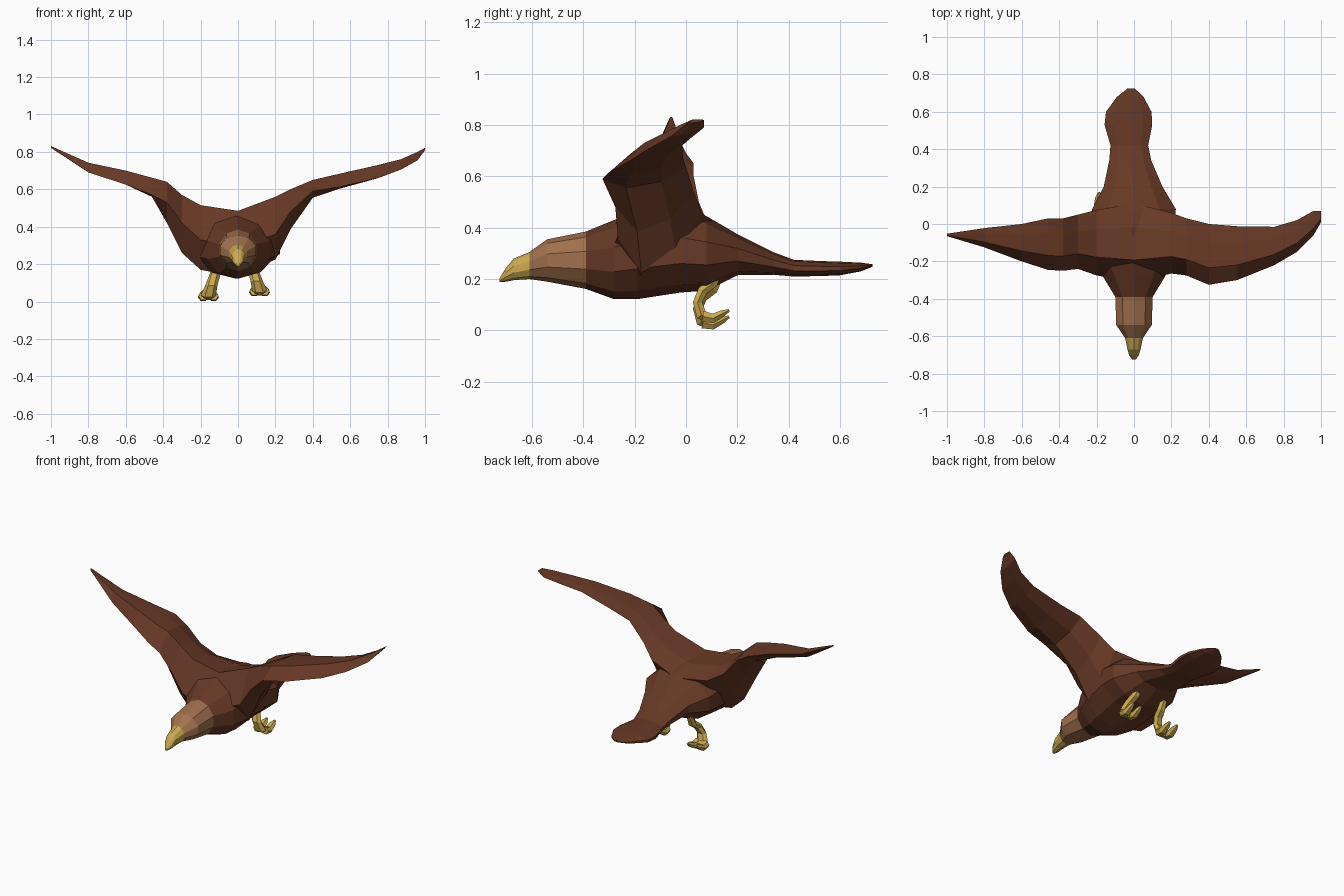
import bpy, bmesh, math
from mathutils import Vector


def material(name, rgb):
    m = bpy.data.materials.new(name)
    m.diffuse_color = (*rgb, 1)
    return m


BROWN = material("brown feathers", (0.135, 0.04, 0.019))
TAN = material("tan head", (0.36, 0.165, 0.075))
YELLOW = material("yellow beak and feet", (0.60, 0.40, 0.085))


def loft(bm, rings):
    """Skin a list of equal-length point rings and cap both ends."""
    vs = [[bm.verts.new(p) for p in ring] for ring in rings]
    n = len(vs[0])
    for a, b in zip(vs, vs[1:]):
        for i in range(n):
            j = (i + 1) % n
            bm.faces.new((a[i], a[j], b[j], b[i]))
    bm.faces.new(vs[0])
    bm.faces.new(vs[-1])


def make(name, ringsets, mats):
    bm = bmesh.new()
    for rings in ringsets:
        loft(bm, rings)
    bmesh.ops.recalc_face_normals(bm, faces=bm.faces)
    me = bpy.data.meshes.new(name)
    bm.to_mesh(me)
    bm.free()
    for m in mats:
        me.materials.append(m)
    ob = bpy.data.objects.new(name, me)
    bpy.context.collection.objects.link(ob)
    return ob


# Body, head, beak and tail: y, centre x, half width, top z, bottom z
body_sections = [
    (-0.725, 0, 0.010, 0.205, 0.188), (-0.70, 0, 0.028, 0.245, 0.19),
    (-0.67, 0, 0.037, 0.28, 0.196), (-0.61, 0, 0.050, 0.305, 0.20),
    (-0.54, 0, 0.100, 0.355, 0.19), (-0.39, 0, 0.105, 0.385, 0.162),
    (-0.28, 0, 0.175, 0.43, 0.122), (-0.19, -0.01, 0.22, 0.465, 0.122),
    (-0.02, -0.01, 0.24, 0.475, 0.148), (0.08, 0, 0.235, 0.445, 0.155),
    (0.20, -0.005, 0.165, 0.375, 0.215), (0.34, -0.02, 0.118, 0.305, 0.217),
    (0.42, -0.025, 0.106, 0.275, 0.210), (0.53, -0.03, 0.134, 0.27, 0.212),
    (0.60, -0.028, 0.128, 0.268, 0.215), (0.68, -0.02, 0.075, 0.264, 0.23),
    (0.725, -0.015, 0.02, 0.258, 0.248),
]


def body_ring(y, cx, w, top, bot, n=10):
    cz, h = (top + bot) / 2, (top - bot) / 2
    angles = [2 * math.pi * i / n for i in range(n)]
    return [(cx + w * math.sin(a), y, cz + h * math.cos(a)) for a in angles]


body = make("body", [[body_ring(*s) for s in body_sections]], [BROWN, TAN, YELLOW])
for f in body.data.polygons:
    y = f.center.y
    f.material_index = 2 if y < -0.61 else 1 if y < -0.40 else 0

# Both wings in one span: x, front y, back y, front z, back z, top z, bottom z
wing_sections = [
    (-1.0, -0.065, -0.052, 0.825, 0.829, 0.831, 0.822),
    (-0.80, -0.125, -0.022, 0.69, 0.735, 0.742, 0.69),
    (-0.60, -0.20, 0.0, 0.625, 0.69, 0.70, 0.625),
    (-0.46, -0.245, 0.03, 0.57, 0.65, 0.662, 0.56),
    (-0.38, -0.25, 0.03, 0.53, 0.60, 0.64, 0.42),
    (-0.30, -0.24, 0.05, 0.42, 0.50, 0.57, 0.26),
    (-0.20, -0.275, 0.075, 0.33, 0.44, 0.515, 0.17),
    (0.0, -0.31, 0.11, 0.29, 0.42, 0.485, 0.13),
    (0.20, -0.265, 0.06, 0.36, 0.46, 0.56, 0.225),
    (0.28, -0.275, 0.03, 0.48, 0.54, 0.60, 0.385),
    (0.40, -0.325, 0.0, 0.59, 0.635, 0.65, 0.555),
    (0.55, -0.30, -0.012, 0.615, 0.67, 0.685, 0.605),
    (0.75, -0.22, -0.015, 0.66, 0.72, 0.73, 0.665),
    (0.87, -0.15, 0.02, 0.705, 0.75, 0.76, 0.71),
    (0.96, -0.06, 0.07, 0.755, 0.79, 0.80, 0.76),
    (1.0, 0.01, 0.07, 0.81, 0.82, 0.822, 0.808),
]


def wing_ring(x, yf, yb, zf, zb, top, bot):
    def at(t, z, pull):
        return (x, yf + (yb - yf) * t, z + (zb - z) * pull)
    return [(x, yf, zf), at(0.28, top, 0), at(0.7, top, 0.3),
            (x, yb, zb), at(0.7, bot, 0.3), at(0.28, bot, 0)]


wings = make("wings", [[wing_ring(*s) for s in wing_sections]], [BROWN])

# Merge wings into the body
mod = body.modifiers.new("merge wings", 'BOOLEAN')
mod.operation = 'UNION'
mod.solver = 'EXACT'
mod.object = wings
bpy.context.view_layer.objects.active = body
body.select_set(True)
bpy.ops.object.modifier_apply(modifier=mod.name)
bpy.data.objects.remove(wings)


# Curled feet: x, y, z, half width, half thickness along a bent path
def tube(path, x0, dz, side, n=6):
    rings = []
    for i, (x, y, z, w, t) in enumerate(path):
        a, b = path[max(i - 1, 0)], path[min(i + 1, len(path) - 1)]
        d = Vector((0, b[1] - a[1], b[2] - a[2])).normalized()
        nrm = Vector((0, -d.z, d.y))
        c = Vector((x0 + side * x, y, z + dz))
        rings.append([c + Vector((w * math.cos(k * math.tau / n), 0, 0))
                      + nrm * t * math.sin(k * math.tau / n) for k in range(n)])
    return rings


shank = [(0, 0.13, 0.21, 0.022, 0.016), (0, 0.105, 0.16, 0.028, 0.022),
         (0.01, 0.065, 0.13, 0.03, 0.022), (0.025, 0.045, 0.085, 0.033, 0.021),
         (0.04, 0.06, 0.035, 0.04, 0.024), (0.04, 0.09, 0.022, 0.04, 0.018)]
toe = [(0.04, 0.065, 0.03, 0.025, 0.025), (0.04, 0.105, 0.022, 0.028, 0.021),
       (0.04, 0.14, 0.04, 0.022, 0.016), (0.04, 0.168, 0.054, 0.008, 0.006)]
for name, x0, side, dz in (("left_foot", -0.118, -1, 0), ("right_foot", 0.075, 1, 0.025)):
    parts = [tube(shank, x0, dz, side)]
    parts += [tube(toe, x0 + s * 0.028, dz, side) for s in (-1, 1)]
    make(name, parts, [YELLOW])
